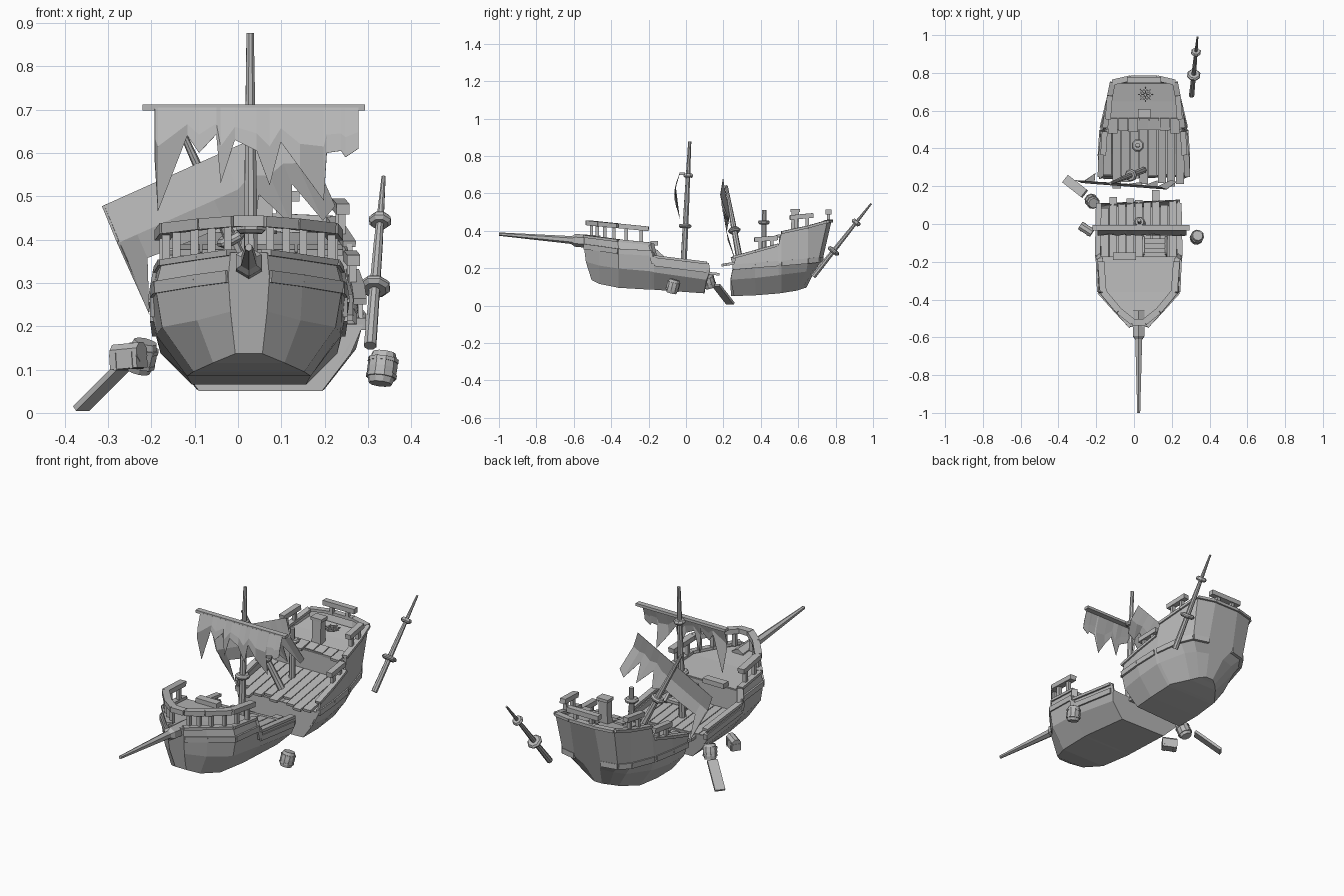
import bpy, bmesh, math, random
from mathutils import Vector, Matrix

if "Cube" in bpy.data.objects:
    bpy.data.objects.remove(bpy.data.objects["Cube"])

random.seed(4)
grey = bpy.data.materials.new("weathered_grey")
grey.diffuse_color = (0.48, 0.48, 0.48, 1)
grey.use_nodes = True
grey.node_tree.nodes["Principled BSDF"].inputs["Base Color"].default_value = grey.diffuse_color


def finish(name, bm, thick=0):
    bmesh.ops.recalc_face_normals(bm, faces=bm.faces)
    me = bpy.data.meshes.new(name)
    bm.to_mesh(me)
    bm.free()
    me.materials.append(grey)
    ob = bpy.data.objects.new(name, me)
    bpy.context.collection.objects.link(ob)
    if thick:
        m = ob.modifiers.new("thickness", "SOLIDIFY")
        m.thickness, m.offset = thick, 0
    return ob


def frame(p, q):
    """Matrix with z along p->q, x sideways, origin at p."""
    p, q = Vector(p), Vector(q)
    d = (q - p).normalized()
    side = d.cross(Vector((0, 0, 1)))
    side = side.normalized() if side.length > 0.05 else Vector((1, 0, 0))
    up = side.cross(d)
    return Matrix.Translation(p) @ Matrix((side, up, d)).transposed().to_4x4(), (q - p).length


def beam(name, p, q, w, h):
    m, n = frame(p, q)
    bm = bmesh.new()
    bmesh.ops.create_cube(bm, size=1, matrix=m @ Matrix.Translation((0, 0, n / 2)) @ Matrix.Diagonal((w, h, n, 1)))
    return finish(name, bm)


def lathe(name, p, q, profile, sides=8):
    """Turned part; profile is (radius, fraction along p->q)."""
    m, n = frame(p, q)
    bm = bmesh.new()
    rings = [[bm.verts.new(m @ Vector((r * math.cos(a), r * math.sin(a), t * n)))
              for a in [2 * math.pi * (i + .5) / sides for i in range(sides)]] for r, t in profile]
    for a, b in zip(rings, rings[1:]):
        for i in range(sides):
            j = (i + 1) % sides
            bm.faces.new((a[i], a[j], b[j], b[i]))
    bm.faces.new(rings[0][::-1])
    bm.faces.new(rings[-1])
    return finish(name, bm)


def disc(name, c, axis, r, t=.022):
    c, axis = Vector(c), Vector(axis).normalized()
    lathe(name, c - axis * t / 2, c + axis * t / 2, [(r * .75, 0), (r, .35), (r, .65), (r * .8, 1)])


def hull(name, cx, rows):
    """Loft of rows of (y, halfwidth, z) from keel to top; the first row is the jagged break."""
    bm = bmesh.new()
    rings = []
    for k, row in enumerate(rows):
        full = [(cx - w, y, z) for y, w, z in reversed(row)] + [(cx + w, y, z) for y, w, z in row]
        jag = .0 if k else .02
        rings.append([bm.verts.new((x, y + random.uniform(-jag, jag), z)) for x, y, z in full])
    for a, b in zip(rings, rings[1:]):
        for i in range(len(a) - 1):
            bm.faces.new((a[i], a[i + 1], b[i + 1], b[i]))
    bm.faces.new(rings[-1])
    # broken end closed below the deck
    bm.faces.new(rings[0][1:-1])
    finish(name, bm, .012)
    # wale strakes and bulwark caps follow the loft
    for part, idx, w, h in (("wale", 2, .022, .028), ("bulwark_cap", 3, .03, .014)):
        for s in (-1, 1):
            pts = [Vector((cx + s * r[idx][1], r[idx][0], r[idx][2])) for r in rows]
            for p, q in zip(pts, pts[1:]):
                if abs(p.y - q.y) > .015:
                    beam(f"{name}_{part}", p, q, w, h)


def deck(name, cx, rows):
    bm = bmesh.new()
    pr = [(bm.verts.new((cx - w, y, z)), bm.verts.new((cx + w, y, z))) for y, w, z in rows]
    for a, b in zip(pr, pr[1:]):
        bm.faces.new((a[0], a[1], b[1], b[0]))
    finish(name, bm, .012)


def row(ys, ws, zs):
    ys = ys if isinstance(ys, tuple) else (ys,) * 4
    return list(zip(ys, ws, zs))


def rail(name, pts, drop, w=.03, h=.025, posts=2):
    for p, q in zip(pts, pts[1:]):
        p, q = Vector(p), Vector(q)
        beam(name + "_bar", p, q, w, h)
        for i in range(posts):
            c = p.lerp(q, (i + .5) / posts)
            beam(name + "_post", c - Vector((0, 0, drop)), c, .018, .018)


def sail(name, m, cols):
    """Ragged sail; cols are (u, length)."""
    bm = bmesh.new()
    lines = []
    for u, v in cols:
        vs = (0, min(.09, v * .6), v)
        lines.append([bm.verts.new(m @ Vector((u, -.028 * math.sin(math.pi * min(t / .23, 1)), -t))) for t in vs])
    for a, b in zip(lines, lines[1:]):
        for i in range(2):
            bm.faces.new((a[i], a[i + 1], b[i + 1], b[i]))
    finish(name, bm, .002)


# ---- front half: hull, decks, planks
FX = .025
hull("front_hull", FX, [
    row(.11, (.13, .20, .212, .212), (.07, .14, .19, .228)),
    row(-.17, (.14, .207, .217, .217), (.09, .18, .225, .262)),
    row(-.185, (.14, .207, .217, .205), (.09, .185, .28, .33)),
    row(-.36, (.125, .195, .21, .195), (.10, .2, .29, .347)),
    row(-.46, (.08, .115, .12, .11), (.12, .215, .305, .36)),
    row((-.50, -.53, -.54, -.54), (.03, .04, .045, .04), (.14, .235, .315, .37))])
deck("forecastle_deck", FX, [(-.18, .2, .315), (-.36, .19, .33), (-.46, .105, .342), (-.53, .035, .35)])
beam("forecastle_bulkhead", (FX, -.18, .18), (FX, -.18, .318), .41, .014)
beam("forecastle_step", (-.05, -.17, .32), (-.05, -.17, .345), .12, .04)
for i in range(9):
    x = FX - .18 + i * .045
    y = random.uniform(.08, .18)
    beam("front_deck_plank", (x, -.18, .203), (x, y, .185 - .1 * y), .041, .014)
for i in range(4):
    y = -.165 + i * .025
    beam("stair_step", (.05, y, .29 - i * .025), (.17, y, .29 - i * .025), .028, .014)
for x in (.05, .17):
    beam("stair_side", (x, -.17, .29), (x, -.075, .205), .012, .03)

# bow railing and bowsprit
bow = [(.2, -.2), (.188, -.36), (.105, -.46), (.03, -.52)]
for s in (-1, 1):
    rail("bow_rail", [(FX + s * w, y, .39 - .1 * y) for w, y in bow], .08, .035)
beam("bow_rail_front", (FX - .035, -.52, .443), (FX + .035, -.52, .443), .035, .025)
lathe("bowsprit", (FX, -.46, .338), (FX, -1, .382), [(.036, 0), (.034, .25), (.021, .28), (.009, 1)], 6)

# main mast with yard and torn sail
lathe("main_mast", (.03, -.015, .18), (.028, .02, .877), [(.018, 0), (.015, .5), (.009, 1)])
disc("main_mast_collar", (.03, -.005, .425), (0, .05, 1), .036)
disc("main_mast_top_collar", (.029, .012, .695), (0, .05, 1), .028)
beam("main_yard", (-.22, -.02, .705), (.293, -.02, .705), .028, .014)
sail("main_sail", Matrix.Translation((.043, -.034, .705)),
     [(-.235, .12), (-.228, .24), (-.16, .065), (-.133, .105), (-.093, .062), (-.083, .175), (-.05, .075),
      (.0, .1), (.03, .18), (.056, .08), (.1, .14), (.155, .215), (.162, .105), (.195, .1), (.205, .115), (.235, .095)])

# ---- rear half: hull with narrowing stern, decks, planks
RX = .052
hull("rear_hull", RX, [
    row(.25, (.14, .205, .232, .23), (.055, .14, .205, .257)),
    row(.37, (.145, .215, .233, .225), (.06, .15, .215, .29)),
    row(.495, (.14, .21, .225, .212), (.07, .165, .225, .325)),
    row(.51, (.14, .205, .223, .205), (.072, .168, .226, .39)),
    row((.59, .64, .65, .65), (.08, .155, .19, .185), (.085, .185, .238, .42)),
    row((.62, .675, .705, .75), (.05, .11, .155, .165), (.095, .195, .245, .448)),
    row((.64, .69, .725, .772), (.02, .045, .075, .07), (.10, .2, .247, .452))])
deck("quarter_deck", RX, [(.505, .2, .365), (.65, .185, .39), (.745, .16, .41)])
beam("quarter_bulkhead", (RX, .505, .22), (RX, .505, .37), .4, .014)
beam("stern_cap", (RX - .07, .77, .452), (RX + .07, .77, .452), .03, .016)
for i in range(9):
    x = RX - .192 + i * .048
    y = random.uniform(.18, .26)
    beam("rear_deck_plank", (x, y, .185 + .16 * y), (x, .51, .268), .044, .014)
for i in range(7):
    x = RX - .165 + i * .055
    beam("quarter_deck_plank", (x, random.uniform(.48, .51), .37), (x, .56, .382), .05, .014)

# rear railings
for s in (-1, 1):
    rail("waist_rail", [(RX + s * .215, .365, .352), (RX + s * .207, .49, .362)], .06)
    rail("quarter_rail", [(RX + s * .19, .555, .47), (RX + s * .18, .68, .482)], .06)
rail("stern_rail", [(RX - .09, .762, .5), (RX + .09, .762, .5)], .05)

# binnacle and fallen steering wheel
beam("binnacle", (.055, .58, .37), (.055, .585, .505), .05, .04)
beam("binnacle_top", (.055, .585, .5), (.055, .585, .515), .065, .05)
hub = Vector((.06, .685, .415))
disc("wheel_hub", hub, (0, -.15, 1), .009)
rim = [hub + Vector((.027 * math.cos(i * math.pi / 4), .027 * math.sin(i * math.pi / 4), .002)) for i in range(8)]
for i in range(8):
    beam("wheel_rim", rim[i], rim[(i + 1) % 8], .007, .008)
    beam("wheel_spoke", hub, hub + (rim[i] - hub) * 1.45, .005, .005)

# stub mast, leaning broken mast and its fallen sail
lathe("stub_mast", (.02, .415, .24), (.02, .418, .51), [(.017, 0), (.012, 1)])
disc("stub_mast_collar", (.02, .416, .445), (0, 0, 1), .034)
base, tip = Vector((.05, .285, .255)), Vector((-.125, .215, .64))
lathe("broken_mast", base, tip, [(.018, 0), (.014, .5), (.008, 1)])
disc("broken_mast_collar", base.lerp(tip, .38), tip - base, .034)
u, w = Vector((.92, -.07, .41)).normalized(), -Vector((.39, .13, -.9)).normalized()
m = Matrix((u, w.cross(u), w)).transposed().to_4x4()
sail("fallen_sail", Matrix.Translation((-.09, .215, .577)) @ m,
     [(-.24, .14), (-.245, .275), (-.195, .15), (-.1, .155), (.0, .155), (.06, .19), (.1, .12), (.14, .22),
      (.18, .13), (.21, .24), (.25, .22)])

# ---- loose wreckage: floating mast, barrels, chest, plank
p, q = Vector((.305, .68, .155)), Vector((.336, .99, .545))
lathe("floating_mast", p, q, [(.015, 0), (.011, .6), (.005, 1)])
disc("floating_mast_collar", p.lerp(q, .35), q - p, .037)
disc("floating_mast_small_collar", p.lerp(q, .74), q - p, .027)
for c, axis in (((.333, -.07, .103), (.12, .25, 1)), ((-.222, .12, .13), (.25, -.3, 1))):
    c, axis = Vector(c), Vector(axis).normalized() * .037
    lathe("barrel", c - axis, c + axis, [(.027, 0), (.034, .3), (.035, .5), (.034, .7), (.027, 1)], 10)
    for t in (-.5, .5):
        lathe("barrel_hoop", c + axis * (t - .12), c + axis * (t + .12), [(.036, 0), (.036, 1)], 10)
d = Vector((.031, -.02, .003))
c = Vector((-.253, -.028, .12))
beam("chest", c - d, c + d, .046, .036)
lathe("chest_lid", c - d + Vector((0, 0, .018)), c + d + Vector((0, 0, .018)), [(.024, 0), (.024, 1)], 8)
for t in (-.6, .6):
    beam("chest_band", c + d * (t - .1), c + d * (t + .1), .05, .04)
beam("loose_plank", (-.362, .238, .01), (-.262, .16, .11), .05, .014)
